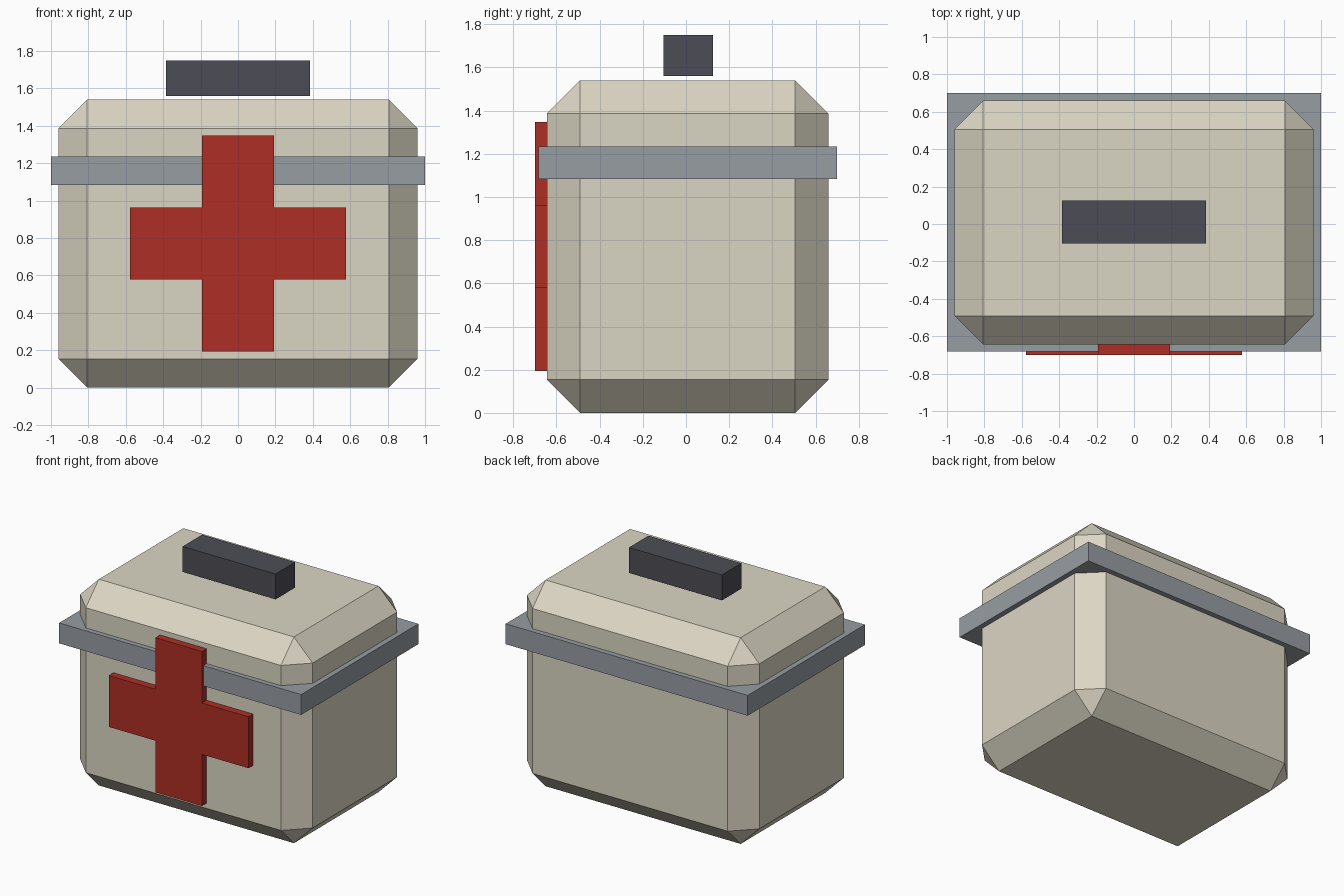
import bpy
import bmesh

if "Cube" in bpy.data.objects:
    bpy.data.objects.remove(bpy.data.objects["Cube"], do_unlink=True)


def material(name, rgb):
    mat = bpy.data.materials.new(name)
    mat.use_nodes = True
    color = (*rgb, 1.0)
    mat.diffuse_color = color
    mat.node_tree.nodes["Principled BSDF"].inputs["Base Color"].default_value = color
    return mat


cream = material("cream", (0.71, 0.67, 0.55))
steel = material("steel grey", (0.31, 0.34, 0.37))
red = material("red", (0.42, 0.028, 0.018))
charcoal = material("charcoal", (0.073, 0.073, 0.092))


def finish(name, bm, mat):
    bmesh.ops.recalc_face_normals(bm, faces=bm.faces)
    mesh = bpy.data.meshes.new(name)
    bm.to_mesh(mesh)
    bm.free()
    mesh.materials.append(mat)
    obj = bpy.data.objects.new(name, mesh)
    bpy.context.collection.objects.link(obj)
    return obj


def box(name, low, high, mat, chamfer=0):
    bm = bmesh.new()
    bmesh.ops.create_cube(bm, size=1)
    for v in bm.verts:
        v.co = [h if c > 0 else l for c, l, h in zip(v.co, low, high)]
    if chamfer:
        bmesh.ops.bevel(bm, geom=bm.edges[:], offset=chamfer, segments=1,
                        profile=0.5, affect='EDGES')
    return finish(name, bm, mat)


# Chamfered case, rim band and floating grip
box("case_body", (-0.96, -0.645, 0), (0.96, 0.66, 1.54), cream, chamfer=0.154)
box("lid_band", (-1, -0.683, 1.083), (1, 0.70, 1.235), steel)
box("handle", (-0.384, -0.105, 1.56), (0.384, 0.125, 1.75), charcoal)

# Cross emblem: one quarter of the outline, turned four times, then extruded
arm, half, center_z = 0.577, 0.192, 0.77
outline = []
x, z = arm, half
for turn in range(4):
    for px, pz in ((arm, -half), (arm, half), (half, half)):
        for _ in range(turn):
            px, pz = -pz, px
        outline.append((px, pz))
bm = bmesh.new()
face = bm.faces.new([bm.verts.new((px, -0.70, center_z + pz)) for px, pz in outline])
solid = bmesh.ops.extrude_face_region(bm, geom=[face], use_keep_orig=True)
for v in solid["geom"]:
    if isinstance(v, bmesh.types.BMVert):
        v.co.y = -0.625
finish("front_cross", bm, red)
